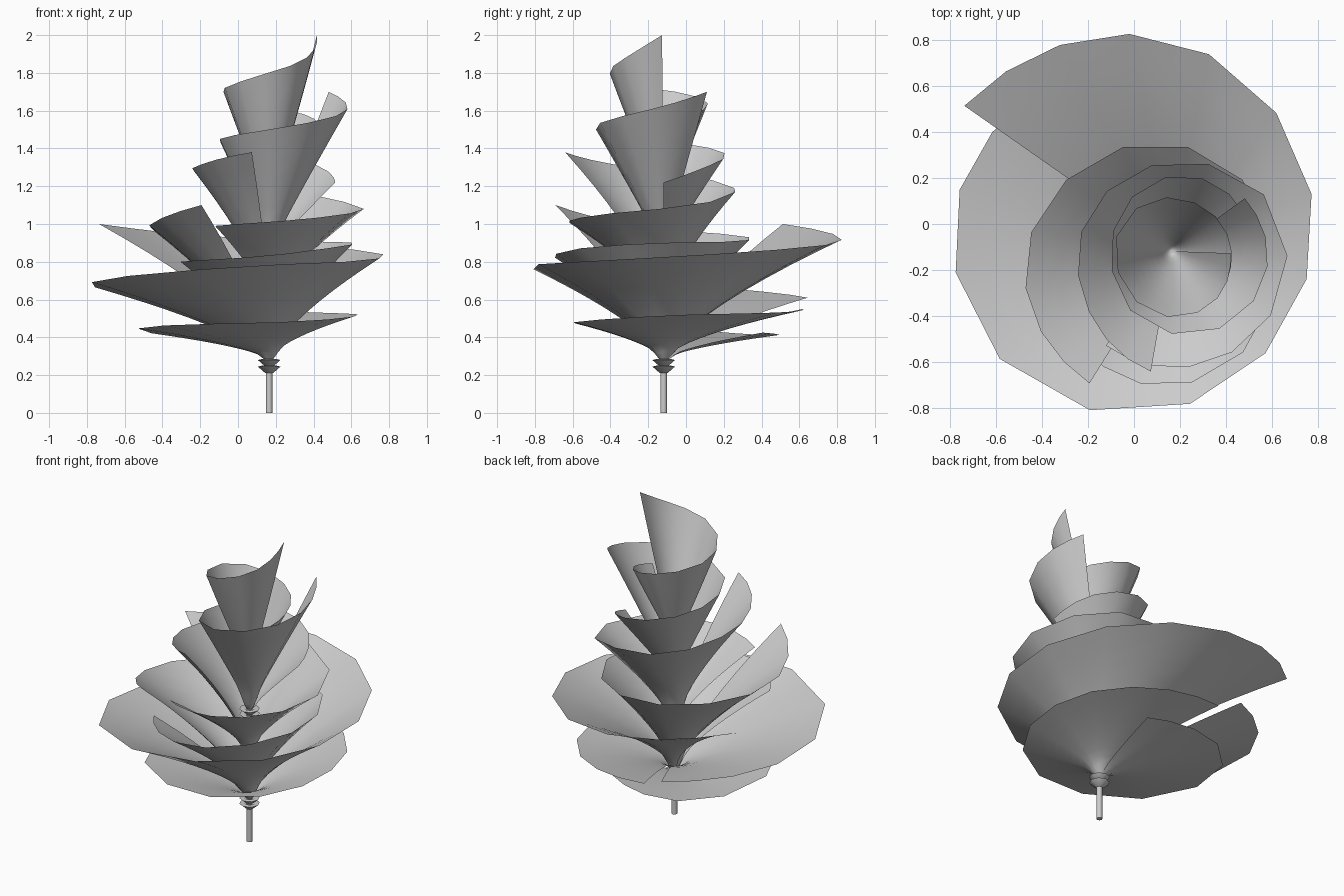
import bpy
import math
from mathutils import Vector

default_cube = bpy.data.objects.get("Cube")
if default_cube:
    bpy.data.objects.remove(default_cube, do_unlink=True)

AXIS = Vector((0.165, -0.118, 0.0))
LOWER_NODE, UPPER_NODE, STEM_TOP = 0.275, 0.85, 1.1

# Single plain grey for every part
grey = bpy.data.materials.new("plain_grey")
grey.use_nodes = True
grey.diffuse_color = (0.6, 0.6, 0.6, 1.0)
shader = next(n for n in grey.node_tree.nodes if n.type == 'BSDF_PRINCIPLED')
shader.inputs["Base Color"].default_value = grey.diffuse_color


def make_object(name, verts, faces):
    mesh = bpy.data.meshes.new(name)
    mesh.from_pydata(verts, [], faces)
    mesh.materials.append(grey)
    obj = bpy.data.objects.new(name, mesh)
    bpy.context.collection.objects.link(obj)
    obj.location = AXIS
    bpy.ops.object.select_all(action='DESELECT')
    obj.select_set(True)
    bpy.context.view_layer.objects.active = obj
    bpy.ops.object.shade_smooth_by_angle(angle=math.radians(60))
    return obj


def sample(values, t):
    """Smooth curve through evenly spaced values, t from 0 to 1."""
    last = len(values) - 1
    pos = t * last
    i = min(int(pos), last - 1)
    f = pos - i
    b, c = values[i], values[i + 1]
    a = values[i - 1] if i > 0 else b + b - c
    d = values[i + 2] if i + 2 <= last else c + c - b
    slope_b, slope_c = (c - a) / 2, (d - b) / 2
    return (b + slope_b * f + (3 * (c - b) - 2 * slope_b - slope_c) * f ** 2
            + (2 * (b - c) + slope_b + slope_c) * f ** 3)


def spiral_petal(name, start, end, apex, flare, radii, heights, segments=16, rings=10):
    """Thin sheet wrapped about the stem, from a rounded throat to a rising rim."""
    verts, faces = [], []
    for s in range(segments + 1):
        # Segments are shorter near both ends of the sheet
        t = s / segments
        t -= math.sin(math.tau * t) / (2 * math.tau)
        angle = math.radians(start + (end - start) * t)
        radius, rise = sample(radii, t), sample(heights, t) - apex
        for k in range(rings + 1):
            u = 0.03 + 0.97 * (k / rings) ** 1.6
            r = radius * u
            rounding = 1 - math.exp(-(r / 0.04) ** 2)
            verts.append((r * math.cos(angle), r * math.sin(angle),
                          apex + rise * u ** flare * rounding))
    row = rings + 1
    for s in range(segments):
        for k in range(rings):
            i = s * row + k
            faces.append((i, i + 1, i + row + 1, i + row))
    return make_object(name, verts, faces)


def lathe(name, profile, sides):
    """Revolve (radius, height) points about the stem."""
    verts, faces = [], []
    for r, z in profile:
        for s in range(sides):
            a = math.tau * s / sides
            verts.append((r * math.cos(a), r * math.sin(a), z))
    for k in range(len(profile) - 1):
        for s in range(sides):
            n = (s + 1) % sides
            faces.append((k * sides + s, k * sides + n,
                          (k + 1) * sides + n, (k + 1) * sides + s))
    faces.append(tuple(reversed(range(sides))))
    top = (len(profile) - 1) * sides
    faces.append(tuple(range(top, top + sides)))
    return make_object(name, verts, faces)


# Stem and the small flared collars at its two nodes
lathe("stem", [(0.018, 0.0), (0.018, STEM_TOP)], 8)
for label, node in (("lower", LOWER_NODE), ("upper", UPPER_NODE)):
    for part, drop in (("collar_bottom", 0.065), ("collar_top", 0.03)):
        z = node - drop
        lathe(label + "_" + part,
              [(0.02, z), (0.06, z + 0.035), (0.04, z + 0.04), (0.02, z + 0.03)], 8)

# Wide petals growing from the lower node
spiral_petal("bottom_petal", 82, 472, LOWER_NODE, 0.6,
             [.53, .72, .69, .56, .48, .45, .49, .64, .79],
             [.425, .41, .45, .47, .48, .5, .52, .53, .55])
spiral_petal("widest_petal", 120, 505, LOWER_NODE, 0.69,
             [.88, .96, .87, .7, .6, .61, .736, .945, 1.1],
             [.61, .67, .73, .78, .8, .825, .86, .91, 1])
spiral_petal("middle_petal", -147, 238, LOWER_NODE, 0.7,
             [.56, .59, .53, .45, .435, .47, .545, .65, .676],
             [.8, .825, .875, .9, .905, .92, .945, .985, 1.1])

# Narrow crown petals above them
spiral_petal("lower_crown_petal", -125, 260, 0.55, 0.7,
             [.5, .507, .51, .485, .41, .38, .4, .44, .53],
             [.99, 1.02, 1.06, 1.1, 1.17, 1.2, 1.27, 1.31, 1.38])
spiral_petal("upper_crown_petal", 0, 396, UPPER_NODE, 0.95,
             [.35, .35, .32, .275, .275, .33, .39, .42, .39],
             [1.22, 1.32, 1.38, 1.42, 1.45, 1.48, 1.53, 1.6, 1.7])
spiral_petal("top_petal", -27, 358, STEM_TOP, 1.1,
             [.27, .25, .232, .24, .25, .255, .285, .285, .253],
             [1.5, 1.56, 1.61, 1.66, 1.7, 1.73, 1.79, 1.87, 2])
